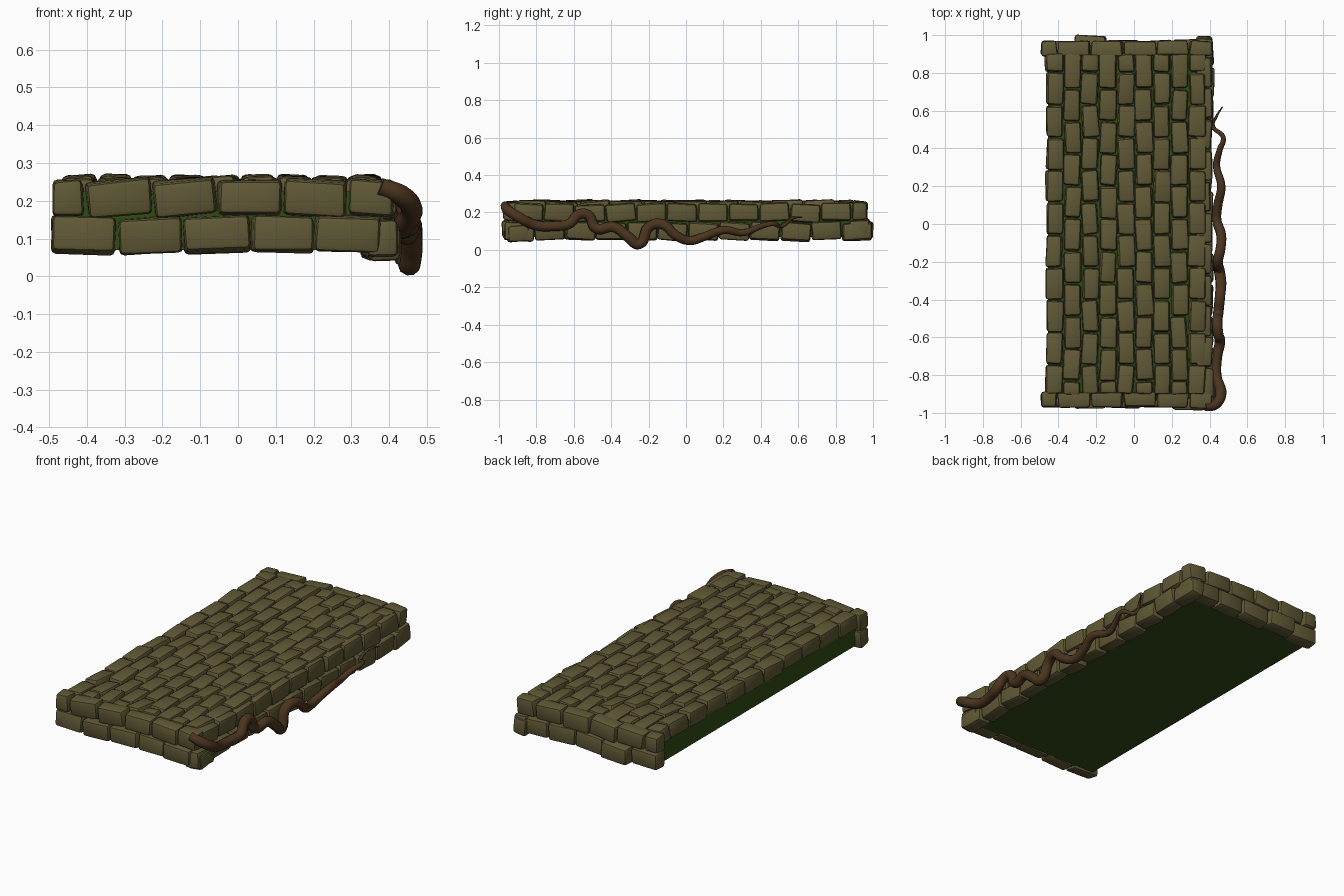
import bpy, bmesh, math, random
from mathutils import Matrix, Vector, Euler

if "Cube" in bpy.data.objects:
    bpy.data.objects.remove(bpy.data.objects["Cube"])

random.seed(7)


def material(name, rgb):
    m = bpy.data.materials.new(name)
    m.diffuse_color = (*rgb, 1)
    m.use_nodes = True
    m.node_tree.nodes["Principled BSDF"].inputs["Base Color"].default_value = m.diffuse_color
    return m


STONE = material("olive_stone", (0.118, 0.099, 0.037))
MOSS = material("dark_moss_green", (0.029, 0.072, 0.007))
BARK = material("root_brown", (0.07, 0.035, 0.0135))


def finish(name, bm, mat, smooth=True):
    me = bpy.data.meshes.new(name)
    bm.to_mesh(me)
    bm.free()
    me.materials.append(mat)
    ob = bpy.data.objects.new(name, me)
    bpy.context.collection.objects.link(ob)
    if smooth:
        bpy.ops.object.select_all(action='DESELECT')
        ob.select_set(True)
        bpy.context.view_layer.objects.active = ob
        bpy.ops.object.shade_smooth_by_angle(angle=math.radians(30))
    return ob


def stone(bm, loc, size, rot=(0, 0, 0), bulge=(0, 0, 1)):
    """Chamfered block whose outer face (along bulge) is a little smaller."""
    tmp = bmesh.new()
    bmesh.ops.create_cube(tmp, size=1)
    for v in tmp.verts:
        out = v.co.dot(Vector(bulge)) > 0
        for i in range(3):
            v.co[i] *= size[i]
            if out and not bulge[i]:
                v.co[i] -= math.copysign(0.004, v.co[i])
            v.co[i] += random.uniform(-0.004, 0.004)
    bmesh.ops.bevel(tmp, geom=tmp.edges[:], offset=min(size) * 0.17,
                    segments=2, profile=0.5, affect='EDGES')
    e = Euler([math.radians(a) for a in rot])
    tmp.transform(Matrix.Translation(loc) @ e.to_matrix().to_4x4())
    me = bpy.data.meshes.new("tmp")
    tmp.to_mesh(me)
    tmp.free()
    bm.from_mesh(me)
    bpy.data.meshes.remove(me)


def jit(a):
    return random.uniform(-a, a)


# Mossy core slab, bare on the left side and underneath
bm = bmesh.new()
bmesh.ops.create_cube(bm, size=1)
bm.transform(Matrix.Translation((-0.035, 0, 0.147)) @ Matrix.Diagonal((0.84, 1.85, 0.154, 1)))
finish("moss_core", bm, MOSS, False)

# Top paving: nine staggered columns of blocks
bm = bmesh.new()
PITCH = 0.172
for c in range(9):
    x = -0.420 + c * 0.0945
    start = -0.90 + (PITCH * 0.9 if c % 2 == 0 else PITCH * 0.4)
    cuts = [-0.905] + [start + i * PITCH for i in range(11)]
    cuts = [v for v in cuts if v < 0.86] + [0.905]
    for a, b in zip(cuts, cuts[1:]):
        edge = c in (0, 8)
        stone(bm, (x + jit(0.003), (a + b) / 2, 0.219 + jit(0.005)),
              (0.094 + jit(0.004), b - a - 0.001, 0.084),
              (jit(4), jit(6), jit(2 if edge else 4)))
finish("top_paving", bm, STONE)

# End walls: (x start, x end, z centre, tilt, front projection, back projection)
UPPER = [(-0.492, -0.407, 0.207, 1, 0, 0), (-0.40, -0.230, 0.207, 5, 0, 0),
         (-0.226, -0.058, 0.208, 6, 0, 0), (-0.054, 0.118, 0.208, 0, 0, 0),
         (0.120, 0.288, 0.208, -3, 0.003, 0), (0.292, 0.412, 0.208, -3, 0.008, 0)]
LOWER = [(-0.495, -0.322, 0.109, -1, 0, 0), (-0.317, -0.147, 0.108, 4, 0.005, 0.028),
         (-0.146, 0.034, 0.112, 2, 0.004, 0.005), (0.034, 0.202, 0.112, -1, 0, 0.003),
         (0.203, 0.382, 0.112, -1, 0.015, 0.008)]
for name, s in (("front_wall", -1), ("back_wall", 1)):
    bm = bmesh.new()
    for row in (UPPER, LOWER):
        for a, b, z, tilt, front, back in row:
            out = front if s < 0 else back
            stone(bm, ((a + b) / 2, s * (0.93 + out), z), (b - a, 0.078, 0.1),
                  (jit(4), -tilt, jit(2)), (0, s, 0))
    finish(name, bm, STONE)

# Right wall: two staggered courses along the long side
bm = bmesh.new()
for z, first, n, x in ((0.199, -0.925, 11, 0.372), (0.1, -0.975, 12, 0.376)):
    for i in range(n):
        a = first + i * 0.1645
        stone(bm, (x + jit(0.007), a + 0.082, z + jit(0.004)),
              (0.082, 0.164, 0.1), (jit(4), jit(5), jit(3)), (1, 0, 0))
# drooping corner blocks at the front and back
stone(bm, (0.388, -0.90, 0.09), (0.085, 0.12, 0.095), (3, 2, 4), (1, 0, 0))
stone(bm, (0.375, 0.93, 0.115), (0.085, 0.11, 0.095), (4, 0, 0), (1, 0, 0))
finish("right_wall", bm, STONE)

# Winding root along the right wall: x, y, z, radius in thousandths
ROOT = [(0.375, -0.968, 0.238, 24), (0.43, -0.955, 0.215, 28), (0.46, -0.90, 0.178, 29),
        (0.435, -0.80, 0.132, 28), (0.44, -0.70, 0.128, 27), (0.455, -0.62, 0.142, 28),
        (0.445, -0.58, 0.186, 28), (0.44, -0.525, 0.188, 28), (0.445, -0.48, 0.115, 28),
        (0.455, -0.385, 0.122, 28),
        (0.46, -0.31, 0.07, 29), (0.452, -0.25, 0.031, 29), (0.443, -0.20, 0.122, 28),
        (0.458, -0.13, 0.138, 27), (0.460, -0.05, 0.075, 26), (0.438, 0.02, 0.05, 25),
        (0.444, 0.10, 0.072, 24), (0.462, 0.20, 0.106, 22), (0.437, 0.31, 0.092, 19),
        (0.453, 0.39, 0.122, 16), (0.472, 0.46, 0.140, 13), (0.42, 0.515, 0.128, 10),
        (0.437, 0.57, 0.17, 7), (0.468, 0.62, 0.175, 3)]
cu = bpy.data.curves.new("root_path", 'CURVE')
cu.dimensions = '3D'
cu.bevel_depth = 0.001
cu.bevel_resolution = 3
cu.resolution_u = 6
cu.use_fill_caps = True
sp = cu.splines.new('BEZIER')
sp.bezier_points.add(len(ROOT) - 1)
for p, (x, y, z, r) in zip(sp.bezier_points, ROOT):
    p.co = (x, y, z)
    p.radius = r
    p.handle_left_type = p.handle_right_type = 'AUTO'
cu.materials.append(BARK)
root = bpy.data.objects.new("winding_root", cu)
bpy.context.collection.objects.link(root)
